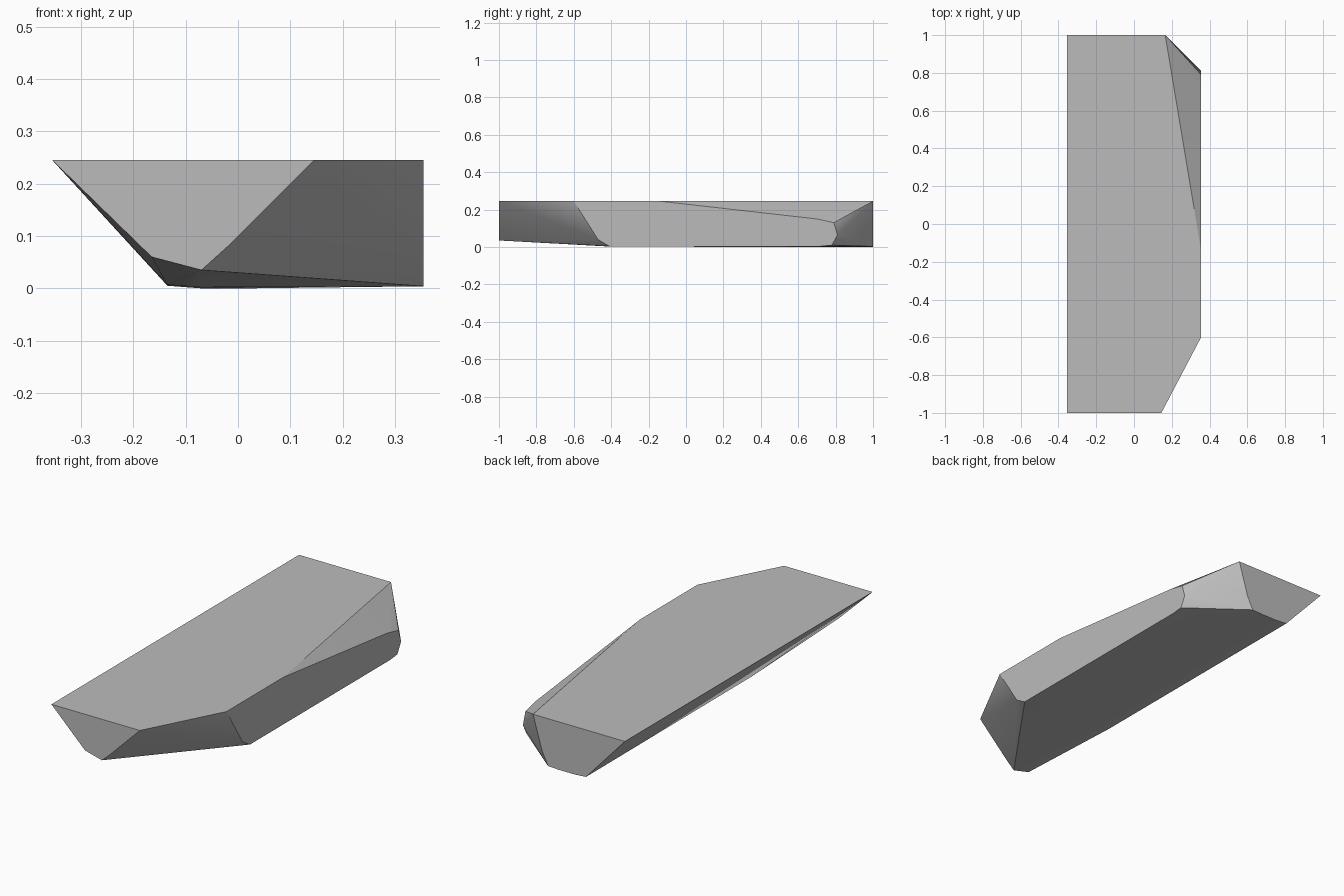
import bpy
import bmesh
import math

old = bpy.data.objects.get("Cube")
if old:
    bpy.data.objects.remove(old, do_unlink=True)

# Stone colour
stone = bpy.data.materials.new("stone grey")
stone.use_nodes = True
grey = (0.5, 0.5, 0.5, 1)
stone.diffuse_color = grey
stone.node_tree.nodes["Principled BSDF"].inputs["Base Color"].default_value = grey

TOP, SIDE = 0.245, 0.355

# Cross-sections of the two ends (x, z)
front_end = [(-SIDE, TOP), (0.145, TOP), (-0.02, 0.08), (-0.07, 0.035), (-0.165, 0.06)]
back_end = [(-SIDE, TOP), (0.165, TOP), (0.113, 0.07), (0.08, 0.003),
            (0.02, 0), (-0.07, 0), (-0.135, 0.005)]
# Outline of the flat cut side (y, z)
cut_side = [(-0.6, TOP), (-0.14, TOP), (0.7, 0.15), (0.79, 0.13), (0.81, 0.065),
            (0.78, 0.01), (0.72, 0.004), (-0.41, 0.004), (-0.47, 0.04)]

points = [(x, -1, z) for x, z in front_end]
points += [(x, 1, z) for x, z in back_end]
points += [(SIDE, y, z) for y, z in cut_side]
points += [(-0.135, -0.35, 0.007), (-0.07, -0.4, 0.002)]  # bend of the underside

# Rock slab: convex skin over the outlines
bm = bmesh.new()
for p in points:
    bm.verts.new(p)
hull = bmesh.ops.convex_hull(bm, input=bm.verts)
loose = {v for v in hull["geom_interior"] + hull["geom_unused"]
         if isinstance(v, bmesh.types.BMVert)}
bmesh.ops.delete(bm, geom=list(loose), context="VERTS")
bmesh.ops.dissolve_limit(bm, angle_limit=math.radians(1), verts=bm.verts, edges=bm.edges)
bmesh.ops.recalc_face_normals(bm, faces=bm.faces)

mesh = bpy.data.meshes.new("rock_slab")
bm.to_mesh(mesh)
bm.free()
mesh.materials.append(stone)
slab = bpy.data.objects.new("rock_slab", mesh)
bpy.context.collection.objects.link(slab)

# Soft facets with crisp main edges
bpy.ops.object.select_all(action="DESELECT")
slab.select_set(True)
bpy.context.view_layer.objects.active = slab
bpy.ops.object.shade_smooth_by_angle(angle=math.radians(30))
